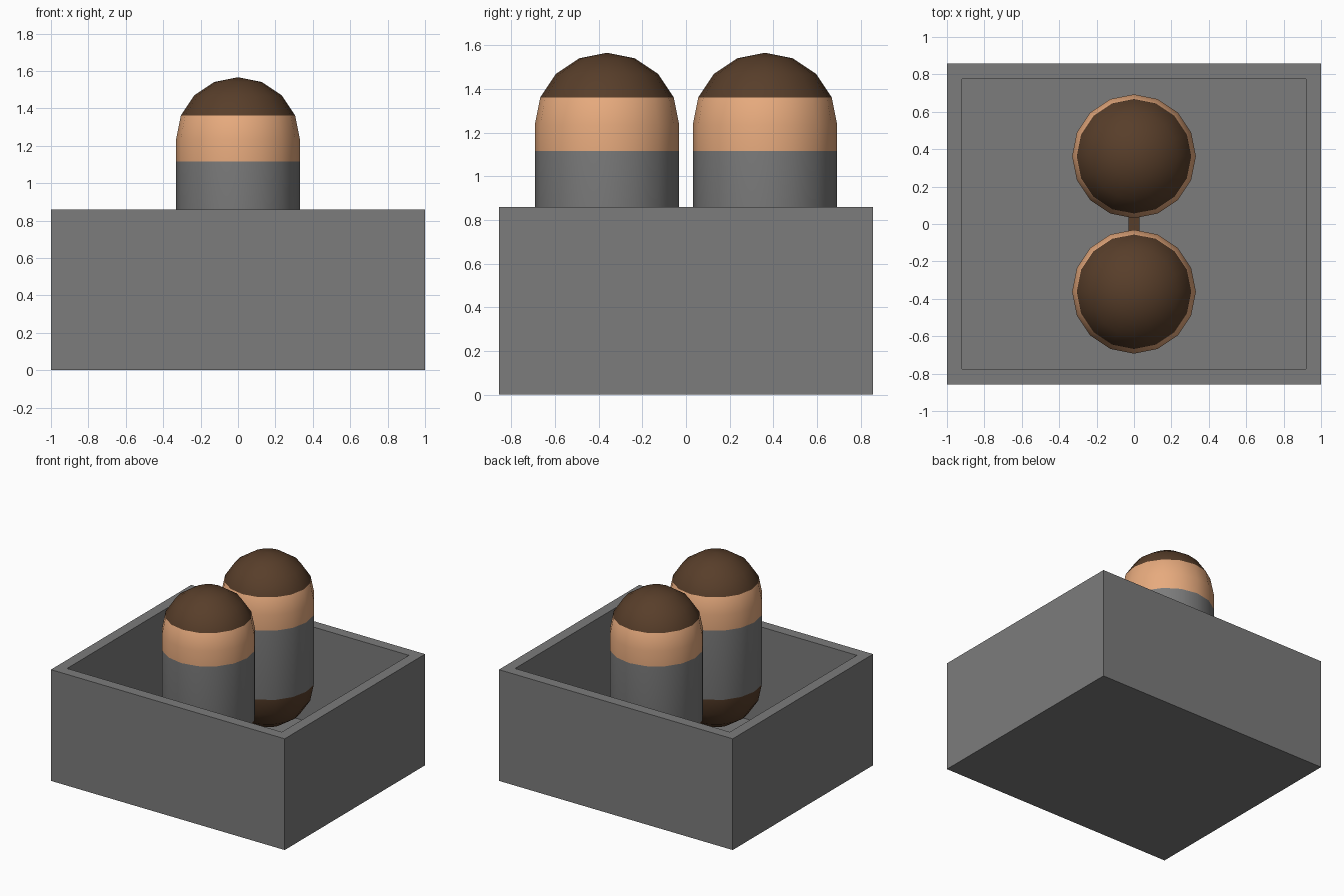
import bpy, bmesh, math

if "Cube" in bpy.data.objects:
    bpy.data.objects.remove(bpy.data.objects["Cube"])


def material(name, rgb):
    m = bpy.data.materials.new(name)
    m.diffuse_color = (*rgb, 1)
    m.use_nodes = True
    m.node_tree.nodes["Principled BSDF"].inputs["Base Color"].default_value = m.diffuse_color
    return m


GREY = material("grey", (0.2, 0.2, 0.2))
SKIN = material("tan", (0.81, 0.41, 0.21))
BROWN = material("dark_brown", (0.097, 0.048, 0.023))


def make_object(name, bm, mats):
    me = bpy.data.meshes.new(name)
    bm.to_mesh(me)
    bm.free()
    ob = bpy.data.objects.new(name, me)
    bpy.context.collection.objects.link(ob)
    for m in mats:
        me.materials.append(m)
    return ob


def open_box():
    # Solid block, its top inset to a rim and pushed down to the floor
    size, rim, floor = (2.0, 1.715, 0.86), 0.115, 0.115
    bm = bmesh.new()
    bmesh.ops.create_cube(bm, size=1)
    for v in bm.verts:
        v.co = (v.co.x * size[0], v.co.y * size[1], (v.co.z + 0.5) * size[2])
    bm.normal_update()
    top = max(bm.faces, key=lambda f: f.normal.z)
    bmesh.ops.inset_region(bm, faces=[top], thickness=rim)
    new = bmesh.ops.extrude_discrete_faces(bm, faces=[top])["faces"][0]
    for v in new.verts:
        v.co.z = floor
    make_object("open_box", bm, [GREY])


def capsule_figure(name, y):
    # Lathed capsule: brown base, grey body, tan band, brown cap
    r, low, high, seg = 0.331, 0.58, 1.235, 16
    step = math.pi / 8
    profile = [(r * math.sin(i * step), low - r * math.cos(i * step)) for i in range(5)]
    profile += [(r, 1.115)]
    profile += [(r * math.cos(i * step), high + r * math.sin(i * step)) for i in range(5)]
    bm = bmesh.new()
    rings = []
    for rad, z in profile:
        if rad < 1e-4:
            rings.append([bm.verts.new((0, y, z))] * seg)
        else:
            rings.append([bm.verts.new((rad * math.cos(a), y + rad * math.sin(a), z))
                          for a in (2 * math.pi * k / seg for k in range(seg))])
    for a, b in zip(rings, rings[1:]):
        for k in range(seg):
            n = (k + 1) % seg
            quad = list(dict.fromkeys((a[k], a[n], b[n], b[k])))
            f = bm.faces.new(quad)
            f.smooth = True
            z = f.calc_center_median().z
            if z < low or z > high + 0.127:
                f.material_index = 2
            elif z > 1.115:
                f.material_index = 1
    bmesh.ops.recalc_face_normals(bm, faces=bm.faces)
    make_object(name, bm, [GREY, SKIN, BROWN])


def link_bar():
    # Short bar joining the two bases
    bm = bmesh.new()
    bmesh.ops.create_cube(bm, size=1)
    for v in bm.verts:
        v.co = (v.co.x * 0.06, v.co.y * 0.12, 0.55 + v.co.z * 0.06)
    make_object("link_bar", bm, [BROWN])


open_box()
capsule_figure("front_capsule", -0.362)
capsule_figure("back_capsule", 0.362)
link_bar()
